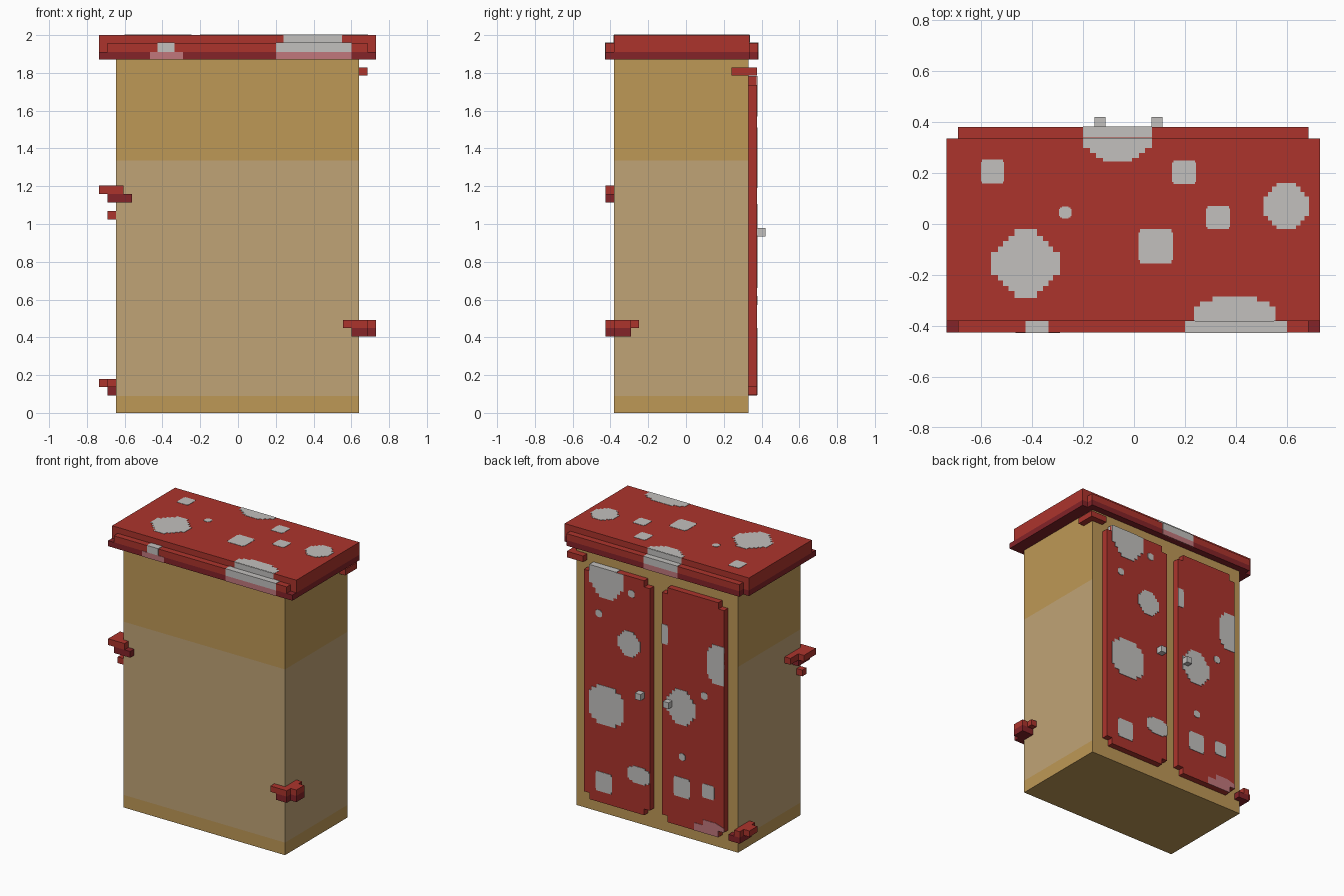
import bpy, bmesh
from mathutils import Vector


def material(name, hexcode):
    m = bpy.data.materials.new(name)
    rgb = [int(hexcode[i:i + 2], 16) / 255 for i in (0, 2, 4)]
    m.diffuse_color = [c / 12.92 if c < 0.04 else ((c + 0.055) / 1.055) ** 2.4 for c in rgb] + [1]
    return m


GOLD = material("golden stem", "BE9856")
TAN = material("pale stem", "C0A476")
RED = material("cap red", "AC342C")
DARK = material("dark red", "842328")
WHITE = material("spot grey white", "C2C0BE")
PINK = material("shaded spot pink", "C1777C")


def finish(name, bm, *mats):
    bmesh.ops.recalc_face_normals(bm, faces=bm.faces)
    me = bpy.data.meshes.new(name)
    bm.to_mesh(me)
    bm.free()
    ob = bpy.data.objects.new(name, me)
    bpy.context.collection.objects.link(ob)
    for m in mats:
        me.materials.append(m)
    return ob


def boxes(name, mat, *ranges):
    """One object made of boxes given as (x0, x1, y0, y1, z0, z1)."""
    bm = bmesh.new()
    for x0, x1, y0, y1, z0, z1 in ranges:
        vs = bmesh.ops.create_cube(bm, size=1)["verts"]
        for v in vs:
            v.co = Vector((x1 if v.co.x > 0 else x0, y1 if v.co.y > 0 else y0, z1 if v.co.z > 0 else z0))
    return finish(name, bm, mat)


def prism(name, mat, pts, place, depth):
    """Extrude a flat outline by the depth vector."""
    bm = bmesh.new()
    clean = [p for i, p in enumerate(pts)
             if abs(p[0] - pts[i - 1][0]) + abs(p[1] - pts[i - 1][1]) > 1e-5]
    face = bm.faces.new([bm.verts.new(place(*p)) for p in clean])
    ext = bmesh.ops.extrude_face_region(bm, geom=[face])["geom"]
    bmesh.ops.translate(bm, vec=depth, verts=[g for g in ext if isinstance(g, bmesh.types.BMVert)])
    return finish(name, bm, mat)


def stepped(cu, cv, ru, rv, steps, clip):
    """Outline of a pixelated blob, clamped to a rectangle."""
    quad = []
    for i, (a, b) in enumerate(steps):
        if i:
            quad.append((a, steps[i - 1][1]))
        else:
            quad.append((a, 0))
        quad.append((a, b))
    back = quad[::-1]
    ring = (quad + [(-a, b) for a, b in back] + [(-a, -b) for a, b in quad] + [(a, -b) for a, b in back])
    u0, u1, v0, v1 = clip
    return [(min(max(cu + a * ru, u0), u1), min(max(cv + b * rv, v0), v1)) for a, b in ring]


SQUARE = [(1, 0.8), (0.9, 1)]
ROUND = [(1, 0.42), (0.8, 0.62), (0.62, 0.85), (0.42, 1)]
DIAMOND = [(1, 0.33), (0.8, 0.5), (0.66, 0.66), (0.5, 0.8), (0.33, 1)]
BLOB = [(1, 0.6), (0.85, 0.8), (0.55, 1)]
E = 0.003

# stem body in three bands, with a plain golden door side
for label, z0, z1, mat in (("lower", 0, 0.09, GOLD), ("middle", 0.09, 1.335, TAN), ("upper", 1.335, 1.87, GOLD)):
    body = boxes(f"{label}_body", mat, (-0.645, 0.64, -0.38, 0.33, z0, z1))
    body.data.materials.append(GOLD)
    for p in body.data.polygons:
        p.material_index = 1 if p.normal.y > 0.5 else 0

# roof cap with front and back ledges and a dark rim
boxes("roof_slab", RED, (-0.735, 0.73, -0.38, 0.335, 1.91, 2.0))
boxes("roof_ledges", RED, (-0.69, 0.685, -0.425, -0.38, 1.91, 1.957), (-0.69, 0.685, 0.335, 0.38, 1.91, 1.957))
boxes("roof_rim", DARK, (-0.735, 0.73, -0.425, 0.335, 1.87, 1.91), (-0.69, 0.685, 0.335, 0.38, 1.87, 1.91))

# spots on the roof top
TOP = (-0.735, 0.73, -0.38, 0.335)
roof_spots = [
    (-0.555, 0.205, 0.045, 0.047, SQUARE), (-0.425, -0.155, 0.135, 0.135, DIAMOND),
    (-0.27, 0.045, 0.024, 0.024, BLOB), (0.085, -0.087, 0.068, 0.068, SQUARE),
    (0.197, 0.203, 0.047, 0.047, SQUARE), (0.33, 0.025, 0.047, 0.045, SQUARE),
    (0.597, 0.07, 0.09, 0.09, ROUND), (-0.065, 0.335, 0.135, 0.09, ROUND),
    (0.395, -0.38, 0.16, 0.095, BLOB)]
for x, y, rx, ry, steps in roof_spots:
    prism("roof_spot", WHITE, stepped(x, y, rx, ry, steps, TOP), lambda u, v: (u, v, 1.998), (0, 0, 0.004))

# spots running over the roof edges
boxes("front_edge_spots", WHITE,
      (0.24, 0.55, -0.38 - E, -0.37, 1.957, 2.0),
      (0.2, 0.6, -0.425 - E, -0.38, 1.91, 1.957 + E),
      (-0.425, -0.335, -0.425 - E, -0.38, 1.91, 1.957 + E))
boxes("back_edge_spots", WHITE,
      (-0.2, 0.07, 0.33, 0.335 + E, 1.957, 2.0),
      (-0.2, 0.07, 0.34, 0.38 + E, 1.91, 1.957 + E))
boxes("rim_spots", PINK,
      (0.2, 0.6, -0.425 - E, -0.42, 1.87, 1.91),
      (-0.465, -0.29, -0.425 - E, -0.42, 1.87, 1.91),
      (-0.2, 0.07, 0.375, 0.38 + E, 1.87, 1.91))

# two doors with notched corners and their spots
door_spots = {
    "left": (0.025, 0.55, [
        (0.37, 1.72, 0.137, 0.15, ROUND), (0.17, 1.66, 0.025, 0.025, BLOB),
        (0.43, 1.45, 0.025, 0.025, BLOB), (0.19, 1.295, 0.09, 0.09, ROUND),
        (0.37, 0.80, 0.137, 0.14, BLOB), (0.39, 0.245, 0.066, 0.07, SQUARE),
        (0.11, 0.37, 0.092, 0.06, BLOB)]),
    "right": (-0.565, -0.07, [
        (-0.09, 1.44, 0.03, 0.07, SQUARE), (-0.52, 1.33, 0.09, 0.14, BLOB),
        (-0.225, 0.95, 0.115, 0.125, ROUND), (-0.41, 1.08, 0.025, 0.025, BLOB),
        (-0.233, 0.595, 0.025, 0.025, BLOB), (-0.23, 0.375, 0.066, 0.07, SQUARE),
        (-0.44, 0.40, 0.048, 0.05, SQUARE)])}
Z0, Z1, N = 0.095, 1.78, 0.045
for side, (x0, x1, spots) in door_spots.items():
    w, h = (x1 - x0) / 2, (Z1 - Z0) / 2
    outline = stepped((x0 + x1) / 2, (Z0 + Z1) / 2, w, h, [(1, 1 - N / h), (1 - N / w, 1)], (x0, x1, Z0, Z1))
    prism(f"{side}_door", RED, outline, lambda u, v: (u, 0.325, v), (0, 0.05, 0))
    for x, z, rx, rz, steps in spots:
        prism(f"{side}_door_spot", WHITE, stepped(x, z, rx, rz, steps, (x0, x1, Z0, Z1)),
              lambda u, v: (u, 0.372, v), (0, 0.006, 0))
prism("low_door_spot", PINK, [(-0.52, Z0), (-0.52, 0.14), (-0.565, 0.14), (-0.565, 0.17), (-0.5, 0.19),
                              (-0.4, 0.19), (-0.4, 0.15), (-0.33, 0.15), (-0.33, Z0)],
      lambda u, v: (u, 0.372, v), (0, 0.006, 0))
boxes("door_top_spot", WHITE, (0.29, 0.505, 0.33, 0.378, 1.737, Z1 + E))

# door knobs
for x in (-0.133, 0.09):
    boxes("door_knob", WHITE, (x - 0.022, x + 0.022, 0.375, 0.42, 0.935, 0.98))

# shelf fungi wrapped around the corners
boxes("front_left_fungus_top", RED,
      (-0.735, -0.69, -0.425, -0.29, 1.16, 1.205), (-0.69, -0.645, -0.425, -0.2, 1.16, 1.205),
      (-0.645, -0.605, -0.425, -0.38, 1.16, 1.205), (-0.69, -0.645, -0.38, -0.335, 1.025, 1.07))
boxes("front_left_fungus_base", DARK,
      (-0.69, -0.56, -0.425, -0.38, 1.115, 1.16), (-0.69, -0.645, -0.38, -0.29, 1.115, 1.16))
boxes("front_right_fungus_top", RED,
      (0.555, 0.685, -0.425, -0.38, 0.45, 0.492), (0.64, 0.685, -0.38, -0.25, 0.45, 0.492),
      (0.685, 0.73, -0.38, -0.29, 0.45, 0.492))
boxes("front_right_fungus_base", DARK,
      (0.6, 0.685, -0.425, -0.38, 0.405, 0.45), (0.64, 0.73, -0.38, -0.29, 0.405, 0.45))
boxes("back_left_fungus_top", RED,
      (-0.735, -0.69, 0.24, 0.33, 0.137, 0.18), (-0.69, -0.645, 0.2, 0.375, 0.137, 0.18))
boxes("back_left_fungus_base", DARK,
      (-0.69, -0.645, 0.24, 0.375, 0.093, 0.137), (-0.645, -0.6, 0.33, 0.375, 0.093, 0.137))
boxes("back_right_fungus", RED,
      (0.64, 0.685, 0.24, 0.33, 1.785, 1.828), (0.555, 0.685, 0.33, 0.375, 1.785, 1.828))
